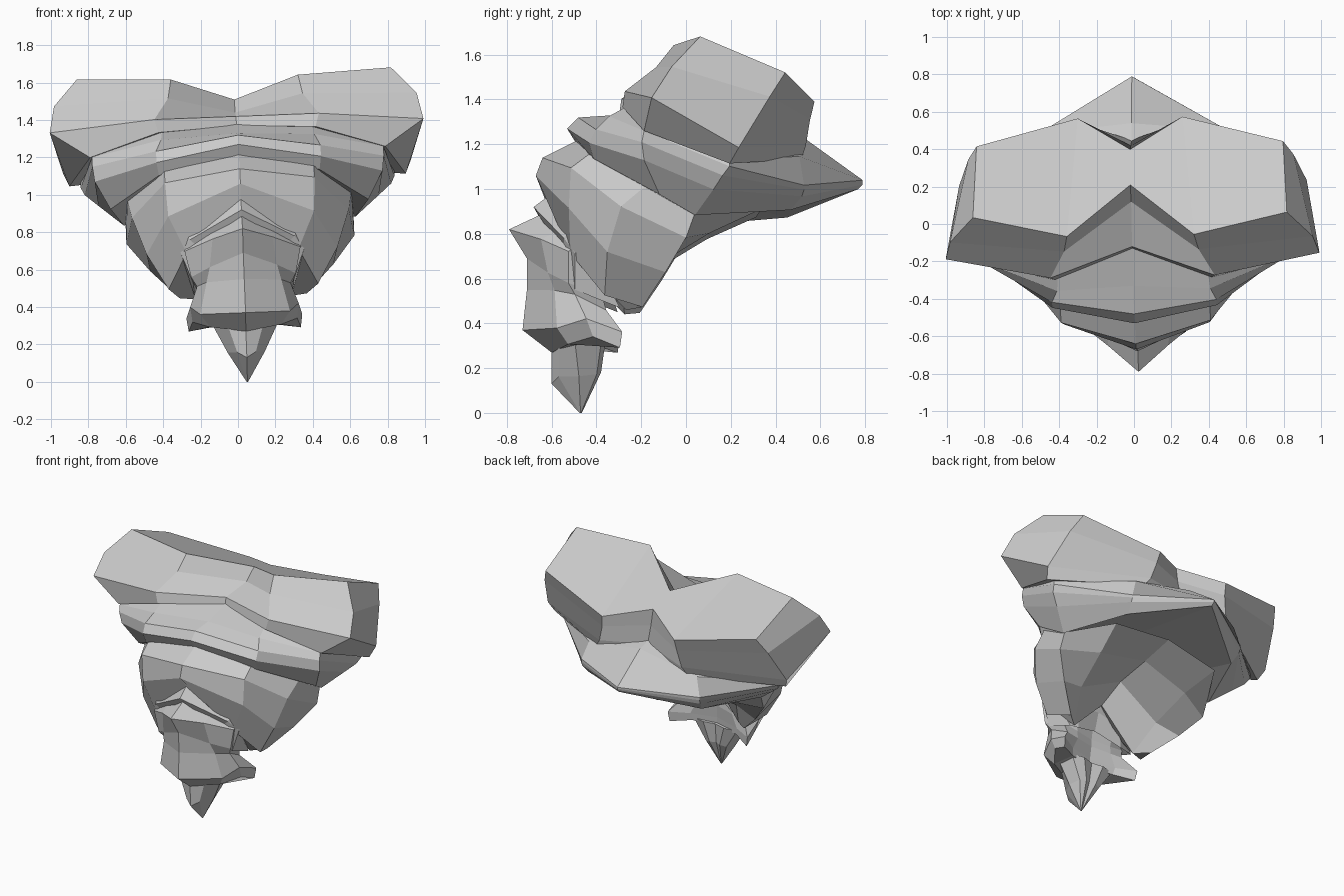
import bpy
import bmesh
from math import radians
from mathutils import Matrix

default_cube = bpy.data.objects.get("Cube")
if default_cube:
    bpy.data.objects.remove(default_cube, do_unlink=True)

# Single stone grey for the whole sculpture
stone = bpy.data.materials.new("stone_grey")
stone.use_nodes = True
stone_colour = (.6, .6, .6, 1)
stone.diffuse_color = stone_colour
stone.node_tree.nodes["Principled BSDF"].inputs["Base Color"].default_value = stone_colour

# Slight lean and turn shared by every part
lean = (Matrix.Translation((.042, 0, 0))
        @ Matrix.Rotation(radians(1), 4, "Z")
        @ Matrix.Rotation(radians(-2.2), 4, "Y"))


def ring(front, brow, side, corner, rear, spine):
    """Half outline from the front centre round to the rear centre."""
    return [(0, *front), brow, side, corner, rear, (0, *spine)]


def loft(name, *rings):
    """Skin the half outlines from top to bottom, cap them and mirror."""
    bm = bmesh.new()
    for sign in (1, -1):
        rows = [[bm.verts.new((sign * x, y, z)) for x, y, z in outline]
                for outline in rings]
        for upper, lower in zip(rows, rows[1:]):
            for i in range(len(upper) - 1):
                bm.faces.new((upper[i], lower[i], lower[i + 1], upper[i + 1]))
        for cap in (rows[0], rows[-1]):
            front, brow, side, corner, rear, spine = cap
            bm.faces.new((front, brow, rear, spine))
            bm.faces.new((brow, side, corner, rear))
    bmesh.ops.remove_doubles(bm, verts=bm.verts, dist=.0005)
    bmesh.ops.recalc_face_normals(bm, faces=bm.faces)
    bm.transform(lean)
    mesh = bpy.data.meshes.new(name)
    bm.to_mesh(mesh)
    bm.free()
    mesh.materials.append(stone)
    part = bpy.data.objects.new(name, mesh)
    bpy.context.collection.objects.link(part)
    return part


# Broad notched slab across the top, its underside sloping inwards
loft(
    "shoulder_slab",
    ring(front=(.21, 1.51), brow=(.34, -.06, 1.63), side=(.84, .05, 1.65),
         corner=(.82, .43, 1.49), rear=(.28, .57, 1.38), spine=(.4, 1.45)),
    ring(front=(.12, 1.44), brow=(.36, -.14, 1.53), side=(.97, -.08, 1.51),
         corner=(.87, .36, 1.38), rear=(.29, .55, 1.3), spine=(.42, 1.34)),
    ring(front=(-.12, 1.42), brow=(.44, -.28, 1.42), side=(1, -.17, 1.37),
         corner=(.93, .22, 1.15), rear=(.32, .53, 1.18), spine=(.45, 1.22)),
    ring(front=(-.13, 1.37), brow=(.42, -.29, 1.35), side=(.79, -.2, 1.23),
         corner=(.9, .18, 1.08), rear=(.36, .51, 1.12), spine=(.46, 1.18)),
)

# Second tier, running back into a pointed plate
loft(
    "middle_tier",
    ring(front=(-.12, 1.38), brow=(.4, -.26, 1.36), side=(.76, -.17, 1.25),
         corner=(.84, .18, 1.1), rear=(.42, .5, 1.13), spine=(.54, 1.22)),
    ring(front=(-.33, 1.33), brow=(.41, -.35, 1.31), side=(.78, -.2, 1.23),
         corner=(.84, .18, 1.07), rear=(.46, .52, 1), spine=(.79, 1.04)),
    ring(front=(-.48, 1.32), brow=(.44, -.41, 1.25), side=(.78, -.21, 1.18),
         corner=(.82, .15, 1.03), rear=(.46, .52, .98), spine=(.79, 1.03)),
    ring(front=(-.53, 1.27), brow=(.44, -.44, 1.19), side=(.77, -.2, 1.1),
         corner=(.75, .11, .97), rear=(.46, .51, .95), spine=(.79, 1.02)),
    ring(front=(-.48, 1.2), brow=(.43, -.42, 1.12), side=(.69, -.13, .95),
         corner=(.62, .03, .86), rear=(.44, .46, .89), spine=(.77, 1)),
)

# Third tier: a curved breast with side wings and a hollow rear
loft(
    "lower_tier",
    ring(front=(-.48, 1.22), brow=(.4, -.44, 1.14), side=(.6, -.18, 1),
         corner=(.61, .03, .87), rear=(.42, .32, .89), spine=(.35, .93)),
    ring(front=(-.64, 1.14), brow=(.4, -.52, 1.08), side=(.58, -.3, .9),
         corner=(.61, -.01, .76), rear=(.36, .1, .79), spine=(.12, .87)),
    ring(front=(-.67, 1.06), brow=(.39, -.53, .9), side=(.51, -.36, .7),
         corner=(.49, -.1, .61), rear=(.32, -.13, .65), spine=(-.12, .82)),
    ring(front=(-.6, .97), brow=(.3, -.52, .7), side=(.4, -.37, .51),
         corner=(.34, -.2, .46), rear=(.25, -.27, .45), spine=(-.3, .72)),
)

# Ridged collar between the breast and the head
loft(
    "collar",
    ring(front=(-.6, .98), brow=(.3, -.51, .83), side=(.36, -.46, .76),
         corner=(.32, -.38, .7), rear=(.2, -.3, .78), spine=(-.28, .82)),
    ring(front=(-.68, .92), brow=(.28, -.55, .77), side=(.33, -.5, .7),
         corner=(.28, -.38, .62), rear=(.18, -.33, .65), spine=(-.33, .68)),
    ring(front=(-.62, .85), brow=(.2, -.55, .7), side=(.27, -.5, .54),
         corner=(.26, -.3, .46), rear=(.18, -.31, .48), spine=(-.36, .55)),
)

# Head with a jutting crest and flared cheeks
loft(
    "head",
    ring(front=(-.64, .89), brow=(.17, -.57, .81), side=(.31, -.5, .73),
         corner=(.26, -.42, .68), rear=(.15, -.38, .68), spine=(-.38, .7)),
    ring(front=(-.79, .82), brow=(.16, -.65, .77), side=(.31, -.53, .71),
         corner=(.26, -.4, .6), rear=(.15, -.36, .6), spine=(-.38, .6)),
    ring(front=(-.71, .69), brow=(.18, -.62, .62), side=(.28, -.53, .57),
         corner=(.25, -.38, .52), rear=(.14, -.37, .5), spine=(-.39, .5)),
    ring(front=(-.71, .55), brow=(.2, -.59, .54), side=(.25, -.5, .52),
         corner=(.23, -.36, .45), rear=(.14, -.36, .44), spine=(-.39, .45)),
    ring(front=(-.73, .37), brow=(.24, -.58, .37), side=(.29, -.45, .41),
         corner=(.31, -.29, .35), rear=(.18, -.36, .35), spine=(-.4, .36)),
    ring(front=(-.6, .27), brow=(.19, -.53, .3), side=(.28, -.42, .33),
         corner=(.3, -.3, .28), rear=(.17, -.37, .3), spine=(-.4, .3)),
)

# Pointed chin
loft(
    "chin",
    ring(front=(-.6, .32), brow=(.1, -.57, .32), side=(.18, -.5, .32),
         corner=(.17, -.38, .32), rear=(.08, -.36, .32), spine=(-.38, .32)),
    ring(front=(-.6, .13), brow=(.05, -.57, .16), side=(.1, -.48, .16),
         corner=(.08, -.4, .17), rear=(.04, -.38, .18), spine=(-.4, .18)),
    ring(front=(-.475, 0), brow=(.002, -.473, 0), side=(.004, -.471, 0),
         corner=(.004, -.469, 0), rear=(.002, -.467, 0), spine=(-.465, 0)),
)
